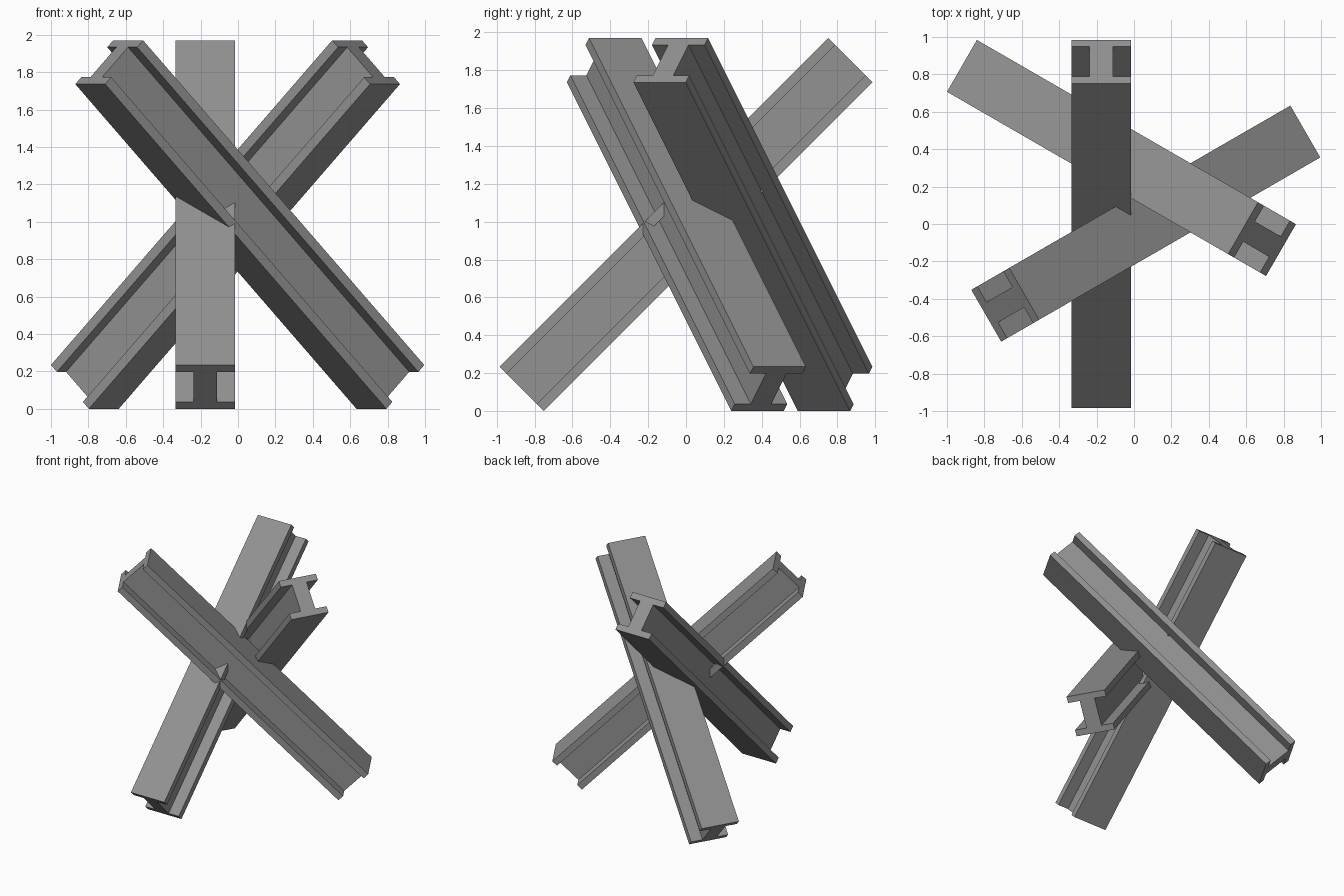
import bpy
import bmesh
from math import radians
from mathutils import Matrix

cube = bpy.data.objects.get("Cube")
if cube:
    bpy.data.objects.remove(cube, do_unlink=True)

LENGTH, DEPTH, WIDTH = 2.455, 0.331, 0.32
FLANGE, WEB = 0.052, 0.125

steel = bpy.data.materials.new("grey steel")
steel.use_nodes = True
colour = (0.29, 0.29, 0.29, 1)
steel.diffuse_color = colour
steel.node_tree.nodes["Principled BSDF"].inputs["Base Color"].default_value = colour


def h_beam(name, centre, turn):
    """H-section beam leaning at 45 degrees, turned about the vertical."""
    w, d, t, f = WIDTH / 2, DEPTH / 2, WEB / 2, DEPTH / 2 - FLANGE
    # Half profile, mirrored by a half turn
    half = [(w, -d), (w, -f), (t, -f), (t, f), (w, f), (w, d)]
    profile = half + [(-x, -z) for x, z in half]
    bm = bmesh.new()
    start = [bm.verts.new((x, -LENGTH / 2, z)) for x, z in profile]
    face = bm.faces.new(start)
    ext = bmesh.ops.extrude_face_region(bm, geom=[face], use_keep_orig=True)
    moved = [v for v in ext["geom"] if isinstance(v, bmesh.types.BMVert)]
    bmesh.ops.translate(bm, verts=moved, vec=(0, LENGTH, 0))
    bmesh.ops.recalc_face_normals(bm, faces=bm.faces)
    mesh = bpy.data.meshes.new(name)
    bm.to_mesh(mesh)
    bm.free()
    mesh.materials.append(steel)
    obj = bpy.data.objects.new(name, mesh)
    bpy.context.collection.objects.link(obj)
    obj.matrix_world = (Matrix.Translation(centre)
                        @ Matrix.Rotation(radians(turn), 4, "Z")
                        @ Matrix.Rotation(radians(45), 4, "X"))
    return obj


# Three crossed beams, a third of a turn apart
MID = (LENGTH + DEPTH) / 2 * 0.5 ** 0.5
h_beam("rear_leaning_beam", (-0.175, 0, MID), 0)
h_beam("left_leaning_beam", (-0.067, 0.353, MID), -120)
h_beam("right_leaning_beam", (0.063, 0.002, MID), 120)
